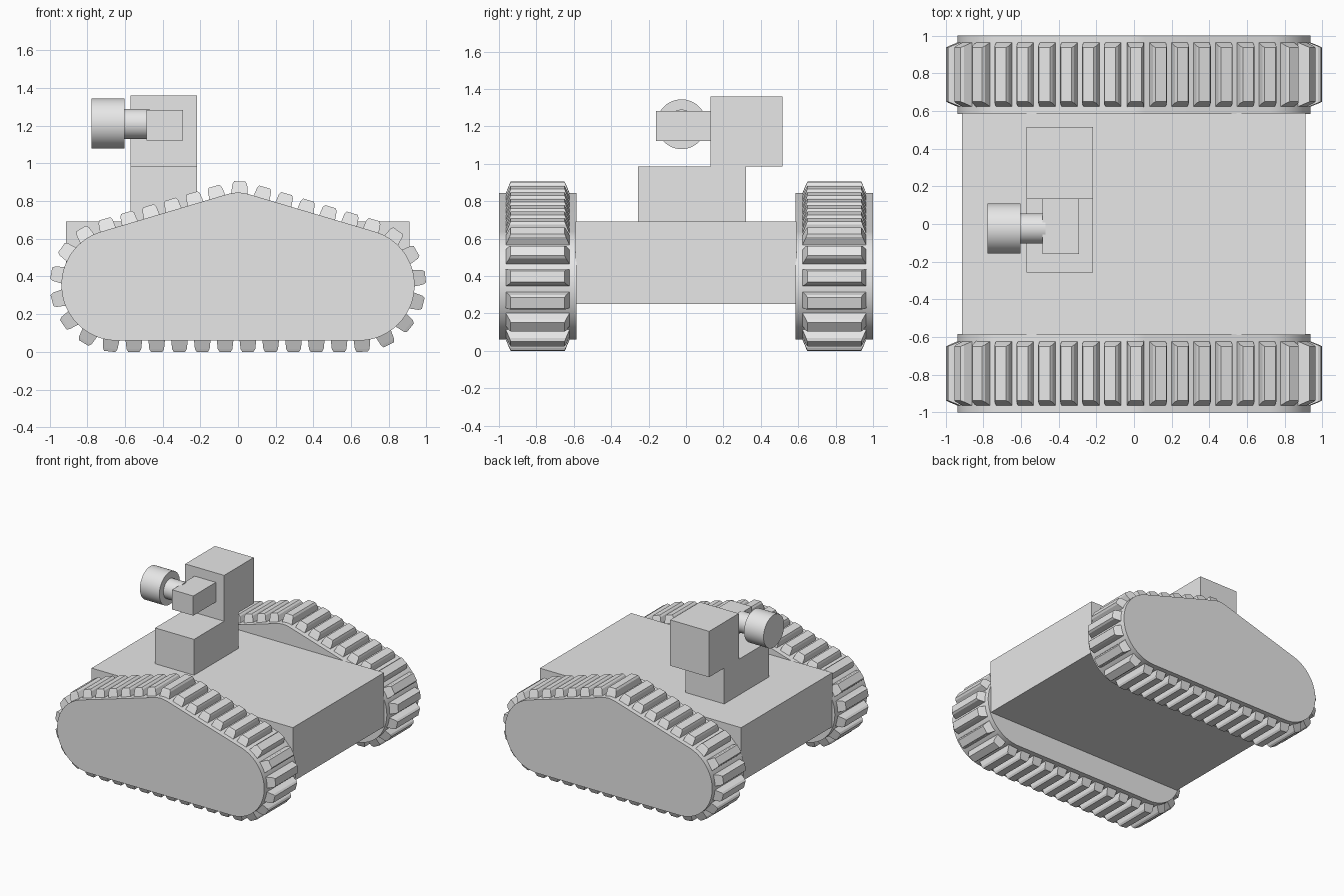
import bpy, bmesh, math
from mathutils import Vector, Matrix

cube = bpy.data.objects.get("Cube")
if cube:
    bpy.data.objects.remove(cube, do_unlink=True)

grey = bpy.data.materials.new("light grey")
grey.use_nodes = True
grey.diffuse_color = (0.8, 0.8, 0.8, 1)
grey.node_tree.nodes["Principled BSDF"].inputs["Base Color"].default_value = (0.8, 0.8, 0.8, 1)


def finish(name, bm, smooth=False):
    bmesh.ops.recalc_face_normals(bm, faces=bm.faces[:])
    mesh = bpy.data.meshes.new(name)
    bm.to_mesh(mesh)
    bm.free()
    mesh.materials.append(grey)
    ob = bpy.data.objects.new(name, mesh)
    bpy.context.collection.objects.link(ob)
    if smooth:
        bpy.ops.object.select_all(action='DESELECT')
        ob.select_set(True)
        bpy.context.view_layer.objects.active = ob
        bpy.ops.object.shade_smooth_by_angle(angle=math.radians(30))
    return ob


def box(name, x0, x1, y0, y1, z0, z1):
    bm = bmesh.new()
    mat = Matrix.Translation(((x0 + x1) / 2, (y0 + y1) / 2, (z0 + z1) / 2))
    mat = mat @ Matrix.Diagonal((x1 - x0, y1 - y0, z1 - z0, 1))
    bmesh.ops.create_cube(bm, size=1, matrix=mat)
    return finish(name, bm)


def cylinder_x(name, x0, x1, y, z, r):
    bm = bmesh.new()
    mat = Matrix.Translation(((x0 + x1) / 2, y, z)) @ Matrix.Rotation(math.pi / 2, 4, 'Y')
    bmesh.ops.create_cone(bm, cap_ends=True, segments=48, radius1=r, radius2=r,
                          depth=x1 - x0, matrix=mat)
    return finish(name, bm, True)


# Hull and the stepped mast with its sideways camera
box("hull", -0.912, 0.91, -0.59, 0.59, 0.25, 0.692)
box("mast_base", -0.57, -0.218, -0.257, 0.32, 0.692, 0.985)
box("mast_head", -0.57, -0.218, 0.132, 0.515, 0.985, 1.36)
box("camera_arm", -0.485, -0.293, -0.16, 0.132, 1.122, 1.283)
cylinder_x("camera_neck", -0.61, -0.47, -0.024, 1.21, 0.08)
cylinder_x("camera_barrel", -0.778, -0.602, -0.024, 1.212, 0.133)

# Track outline: a belt around two end wheels and a small raised middle wheel
END_X, END_Z, END_R = 0.642, 0.355, 0.295
TOP_Z, TOP_R = 0.645, 0.20
dist = math.hypot(END_X, TOP_Z - END_Z)
slope = math.degrees(math.atan2(TOP_Z - END_Z, END_X) - math.asin((END_R - TOP_R) / dist))


def arc(cx, cz, r, a0, a1, n):
    angles = [math.radians(a0 + (a1 - a0) * i / n) for i in range(n + 1)]
    return [Vector((cx + r * math.cos(a), cz + r * math.sin(a))) for a in angles]


outline = (arc(0, TOP_Z, TOP_R, 90, 90 - slope, 4)
           + arc(END_X, END_Z, END_R, 90 - slope, -90, 40)
           + arc(-END_X, END_Z, END_R, -90, -270 + slope, 40)
           + arc(0, TOP_Z, TOP_R, 90 + slope, 90, 4)[:-1])
edges = list(zip(outline, outline[1:] + outline[:1]))
perimeter = sum((b - a).length for a, b in edges)


def belt_point(s):
    """Position and direction at distance s along the belt."""
    s %= perimeter
    for a, b in edges:
        length = (b - a).length
        if s <= length:
            return a.lerp(b, s / length), (b - a).normalized()
        s -= length
    return outline[0], Vector((1, 0))


TREADS = 37
# Tread cross-sections: height, half length along belt, half width across
RINGS = [(-0.012, 0.045, 0.174), (0.045, 0.039, 0.151), (0.06, 0.030, 0.144)]

for side, label in ((-1, "front"), (1, "back")):
    # Solid track body
    bm = bmesh.new()
    face = bm.faces.new([bm.verts.new((p.x, side * 0.585, p.y)) for p in outline])
    new = bmesh.ops.extrude_face_region(bm, geom=[face])
    bmesh.ops.translate(bm, vec=(0, side * 0.415, 0),
                        verts=[v for v in new["geom"] if isinstance(v, bmesh.types.BMVert)])
    finish(label + "_track_body", bm, True)

    # Tapered tread blocks spaced evenly around the belt
    bm = bmesh.new()
    for i in range(TREADS):
        pos, tan = belt_point(0.008 + i * perimeter / TREADS)
        normal = Vector((-tan.y, tan.x))
        loops = []
        for h, hl, hw in RINGS:
            ring = []
            for u, w in ((-1, -1), (1, -1), (1, 1), (-1, 1)):
                p = pos + normal * h + tan * (u * hl)
                ring.append(bm.verts.new((p.x, side * 0.793 + w * hw, p.y)))
            loops.append(ring)
        bm.faces.new(loops[0])
        bm.faces.new(loops[-1])
        for lo, hi in zip(loops, loops[1:]):
            for k in range(4):
                j = (k + 1) % 4
                bm.faces.new((lo[k], lo[j], hi[j], hi[k]))
    finish(label + "_track_treads", bm)
